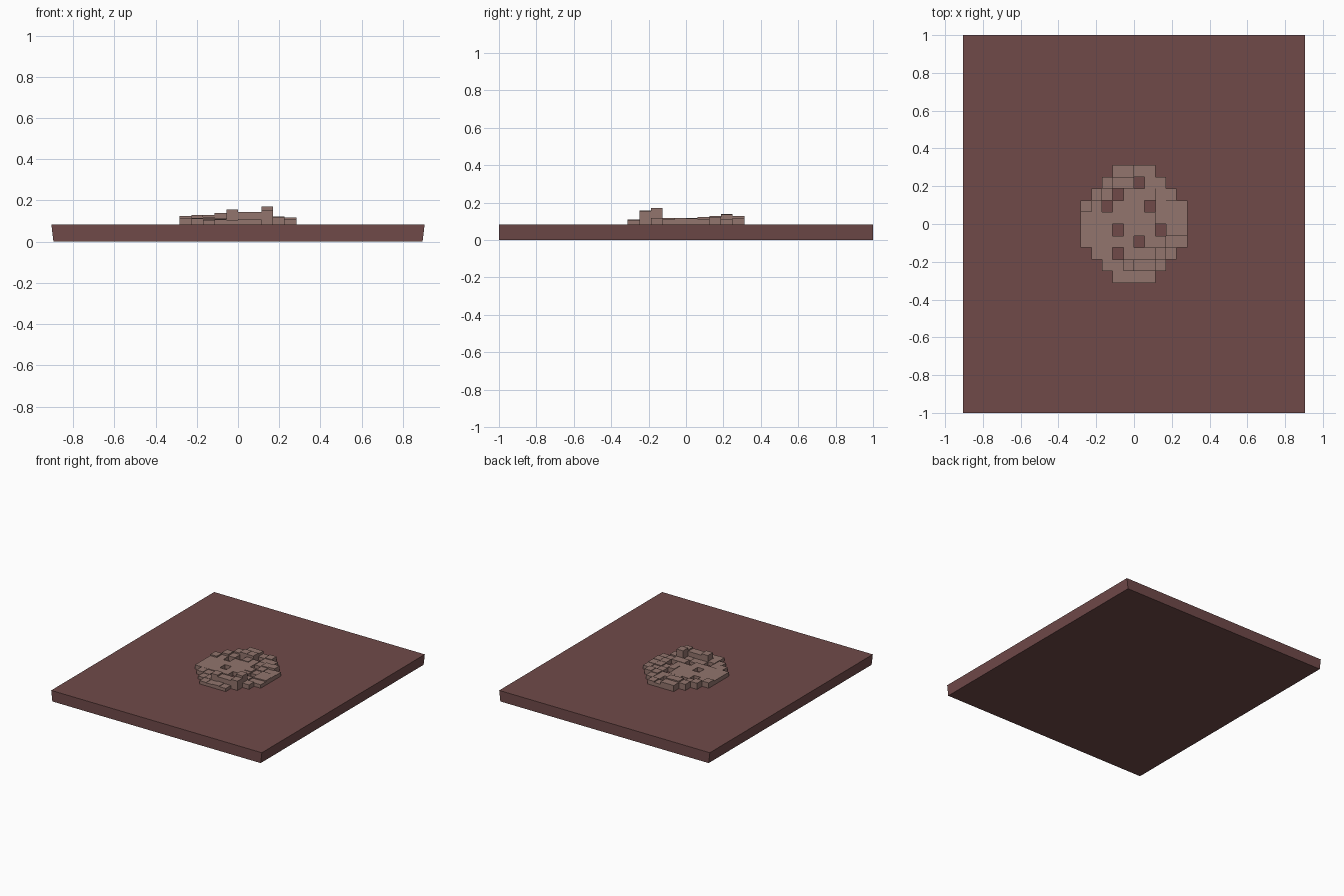
import bpy, bmesh, random

if "Cube" in bpy.data.objects:
    bpy.data.objects.remove(bpy.data.objects["Cube"])

random.seed(4)


def material(name, rgb):
    lin = [(c / 255 / 12.92) if c < 10 else ((c / 255 + 0.055) / 1.055) ** 2.4 for c in rgb]
    m = bpy.data.materials.new(name)
    m.diffuse_color = (*lin, 1)
    m.use_nodes = True
    m.node_tree.nodes["Principled BSDF"].inputs["Base Color"].default_value = m.diffuse_color
    return m


def make_object(name, bm, mat):
    mesh = bpy.data.meshes.new(name)
    bmesh.ops.recalc_face_normals(bm, faces=bm.faces)
    bm.to_mesh(mesh)
    bm.free()
    mesh.materials.append(mat)
    ob = bpy.data.objects.new(name, mesh)
    bpy.context.collection.objects.link(ob)
    return ob


def add_box(bm, x0, x1, y0, y1, z0, z1):
    for v in bmesh.ops.create_cube(bm, size=1)["verts"]:
        v.co = (x1 if v.co.x > 0 else x0, y1 if v.co.y > 0 else y0, z1 if v.co.z > 0 else z0)


clay = material("dark red brown", (112, 74, 73))
stone = material("dusty taupe", (146, 117, 109))
TOP = 0.083

# base slab, sides leaning slightly outward in x
bm = bmesh.new()
add_box(bm, -0.905, 0.905, -1, 1, 0, TOP)
for v in bm.verts:
    if v.co.z < 0.01:
        v.co.x *= 0.895 / 0.905
make_object("base_slab", bm, clay)

# round patch of square stones; columns run along x, rows along y from the front
CX, CY = 0.0565, 0.0624
half_width = [2, 3, 4, 5, 5, 5, 5, 4, 3, 2]
gaps = {(5, 8), (3, 7), (2, 6), (6, 6), (3, 4), (7, 4), (5, 3), (3, 2)}
tall = {(7, 2): .172, (7, 1): .155, (4, 1): .157, (5, 1): .145, (6, 1): .145,
        (3, 8): .14, (4, 8): .138, (2, 8): .13, (1, 7): .13, (3, 9): .13, (4, 9): .13,
        (0, 6): .124, (8, 7): .123}
bm = bmesh.new()
for row, hw in enumerate(half_width):
    for col in range(5 - hw, 5 + hw):
        if (col, row) in gaps:
            continue
        flat = col < 6 and 3 <= row <= 6
        h = tall.get((col, row), 0.114 if flat else random.uniform(0.105, 0.12))
        x, y = (col - 5) * CX, (row - 5) * CY
        add_box(bm, x, x + CX, y, y + CY, TOP - 0.002, h)
make_object("stone_patch", bm, stone)
